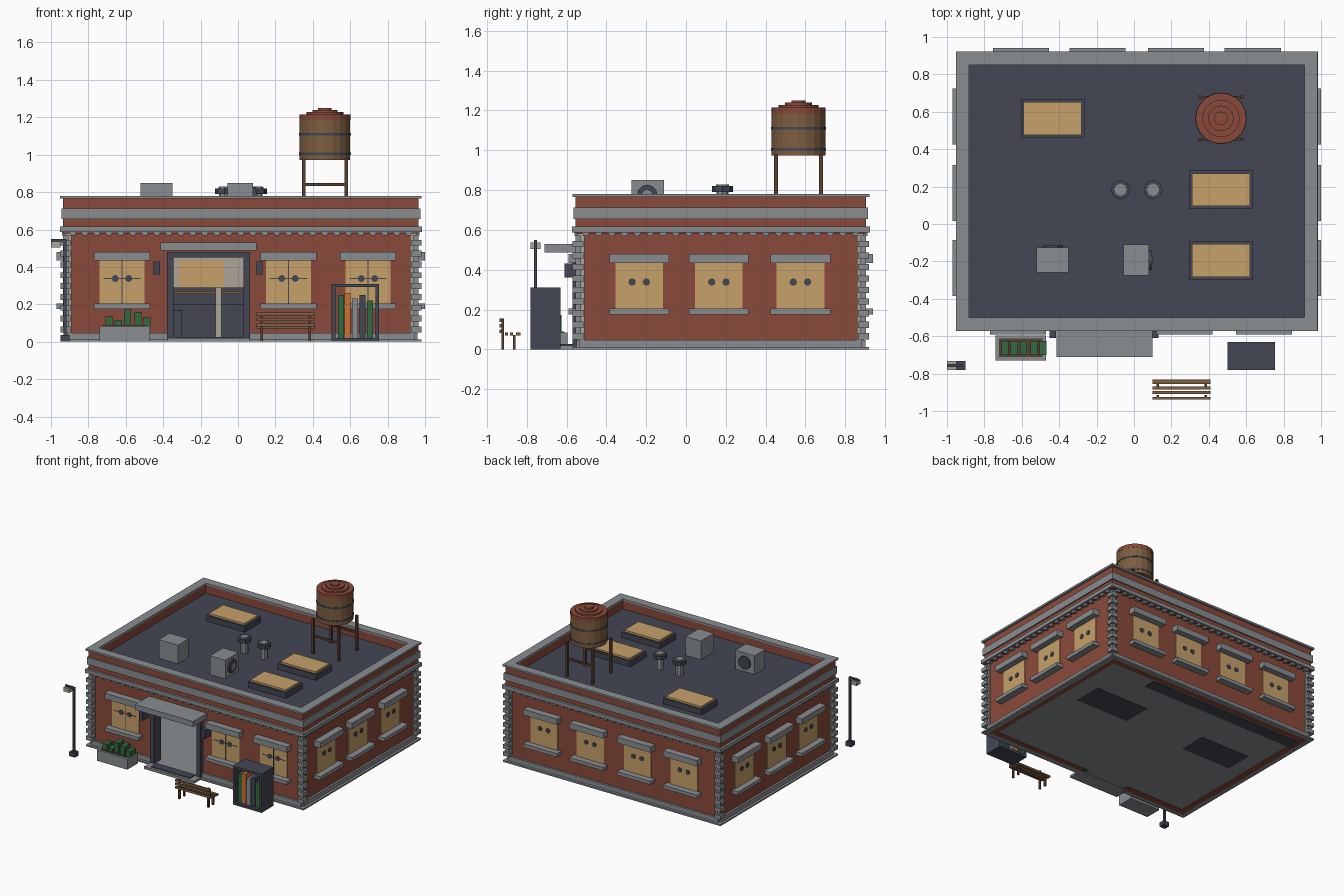
import bpy, bmesh
from math import pi
from mathutils import Matrix, Vector

if "Cube" in bpy.data.objects:
    bpy.data.objects.remove(bpy.data.objects["Cube"])


def material(name, rgb):
    m = bpy.data.materials.new(name)
    m.use_nodes = True
    lin = [(c / 255 / 12.92) if c < 11 else ((c / 255 + 0.055) / 1.055) ** 2.4 for c in rgb]
    m.diffuse_color = (*lin, 1)
    m.node_tree.nodes["Principled BSDF"].inputs["Base Color"].default_value = (*lin, 1)
    return m


brick = material("brick_red", (138, 74, 58))
stone = material("stone_grey", (137, 141, 145))
navy = material("dark_slate", (67, 71, 84))
glow = material("warm_glass", (198, 161, 106))
wood = material("wood", (126, 94, 64))
dark_wood = material("dark_wood", (88, 64, 46))
green = material("leaf_green", (50, 106, 64))
orange = material("orange", (204, 112, 50))
beige = material("beige", (172, 165, 152))


def finish(name, bm, mat):
    mesh = bpy.data.meshes.new(name)
    bm.to_mesh(mesh)
    bm.free()
    mesh.materials.append(mat)
    ob = bpy.data.objects.new(name, mesh)
    bpy.context.collection.objects.link(ob)
    return ob


def boxes(name, mat, bounds):
    """One object made of boxes, each given as x0, x1, y0, y1, z0, z1."""
    bm = bmesh.new()
    for x0, x1, y0, y1, z0, z1 in bounds:
        mid = Vector((x0 + x1, y0 + y1, z0 + z1)) / 2
        size = (abs(x1 - x0), abs(y1 - y0), z1 - z0)
        bmesh.ops.create_cube(bm, size=1, matrix=Matrix.LocRotScale(mid, None, size))
    return finish(name, bm, mat)


def discs(name, mat, items, axis="Z", sides=16):
    """Flat-sided drums, each given as centre, radius, height."""
    rot = {"X": Matrix.Rotation(pi / 2, 4, "Y"), "Y": Matrix.Rotation(pi / 2, 4, "X"), "Z": Matrix()}[axis]
    bm = bmesh.new()
    for centre, r, h in items:
        bmesh.ops.create_cone(bm, cap_ends=True, segments=sides, radius1=r, radius2=r, depth=h,
                              matrix=Matrix.Translation(centre) @ rot)
    return finish(name, bm, mat)


# Wall planes and helpers for placing parts on each side
XL, XR, YF, YB = -0.915, 0.945, -0.535, 0.885


def on_side(side, u0, u1, d0, d1, z0, z1):
    """Bounds along a wall (u) and outward from it (d)."""
    if side == "front":
        return (u0, u1, YF - d1, YF - d0, z0, z1)
    if side == "back":
        return (u0, u1, YB + d0, YB + d1, z0, z1)
    if side == "left":
        return (XR + d0, XR + d1, u0, u1, z0, z1)
    return (XL - d1, XL - d0, u0, u1, z0, z1)


def course(name, mat, out, inset, z0, z1):
    """A rectangular ring running around the whole building."""
    b = [on_side(s, XL - out, XR + out, -inset, out, z0, z1) for s in ("front", "back")]
    b += [on_side(s, YF + inset, YB - inset, -inset, out, z0, z1) for s in ("left", "right")]
    return boxes(name, mat, b)


# Walls, floor and roof; the front wall leaves a doorway
T, TOP = 0.05, 0.6
DOOR_L, DOOR_R, DOOR_TOP = -0.345, 0.03, 0.46
boxes("brick_walls", brick, [
    on_side("front", XL, DOOR_L, -T, 0, 0, TOP),
    on_side("front", DOOR_R, XR, -T, 0, 0, TOP),
    on_side("front", DOOR_L, DOOR_R, -T, 0, DOOR_TOP, TOP),
    on_side("back", XL, XR, -T, 0, 0, TOP),
    on_side("left", YF + T, YB - T, -T, 0, 0, TOP),
    on_side("right", YF + T, YB - T, -T, 0, 0, TOP)])
boxes("inner_lining", beige, [on_side("back", XL + T, XR - T, -T - 0.008, -T, 0.02, 0.66)])
boxes("floor", stone, [(XL, XR, YF, YB, 0.004, 0.02)])
boxes("roof_deck", navy, [(XL + 0.01, XR - 0.01, YF + 0.01, YB - 0.01, 0.66, 0.7)])

# Horizontal courses
course("parapet", brick, 0.02, 0.033, 0.58, 0.766)
course("parapet_cap", stone, 0.036, 0.034, 0.765, 0.78)
course("upper_band", stone, 0.03, 0.01, 0.655, 0.712)
course("cornice", stone, 0.038, 0.01, 0.587, 0.617)
course("footing", stone, 0.035, 0.01, 0, 0.012)
boxes("plinth", stone, [
    on_side("front", XL, -0.38, 0, 0.016, 0, 0.048), on_side("front", 0.065, XR, 0, 0.016, 0, 0.048),
    on_side("back", XL, XR, 0, 0.016, 0, 0.048),
    on_side("left", YF, YB, 0, 0.016, 0, 0.048), on_side("right", YF, YB, 0, 0.016, 0, 0.048)])

# Dentils under the cornice
teeth = []
for side, a, b in (("front", XL, XR), ("back", XL, XR), ("left", YF, YB), ("right", YF, YB)):
    n = round((b - a) / 0.065)
    for i in range(n):
        u = a + (i + 0.5) * (b - a) / n
        teeth.append(on_side(side, u - 0.014, u + 0.014, 0, 0.026, 0.568, 0.588))
boxes("dentils", stone, teeth)

# Corner quoins, alternating long and short
quoins, backing = [], []
for cx, sx in ((XL, -1), (XR, 1)):
    for cy, sy in ((YF, -1), (YB, 1)):
        def corner(out, back, z0, z1):
            return (cx - sx * back, cx + sx * out, cy - sy * back, cy + sy * out, z0, z1)
        backing.append(corner(0.01, 0.025, 0.045, 0.585))
        for i in range(9):
            z = 0.05 + i * 0.058
            quoins.append(corner(0.035, 0.02, z, z + 0.031))
            quoins.append(corner(0.02, 0.008, z + 0.031, z + 0.058))
boxes("corner_backing", beige, backing)
boxes("quoins", stone, quoins)

# Windows with lintel, sill and small round ornaments
WINDOWS = {"front": (-0.62, 0.27, 0.695), "back": (-0.605, -0.195, 0.225, 0.635),
           "left": (-0.235, 0.165, 0.575), "right": (-0.235, 0.165, 0.575)}
for side, centres in WINDOWS.items():
    glass, trim, bars, dots = [], [], [], []
    for c in centres:
        glass.append(on_side(side, c - 0.12, c + 0.12, -T - 0.012, 0.006, 0.2, 0.435))
        trim.append(on_side(side, c - 0.15, c + 0.15, 0, 0.055, 0.434, 0.48))
        trim.append(on_side(side, c - 0.15, c + 0.15, 0, 0.055, 0.176, 0.204))
        bars.append(on_side(side, c - 0.002, c + 0.002, 0, 0.009, 0.204, 0.434))
        bars.append(on_side(side, c - 0.1, c + 0.1, 0, 0.009, 0.336, 0.34))
        for off in (-0.036, 0.036):
            x0, x1, y0, y1, z0, z1 = on_side(side, c + off, c + off, 0.004, 0.012, 0.338, 0.338)
            dots.append((((x0 + x1) / 2, (y0 + y1) / 2, z0), 0.019, 0.008))
    boxes(side + "_window_glass", glow, glass)
    boxes(side + "_lintels_and_sills", stone, trim)
    if side == "front":
        boxes("front_window_bars", navy, bars)
    discs(side + "_window_ornaments", navy, dots, "Y" if side in ("front", "back") else "X", 8)

# Entrance
boxes("door_frame", navy, [
    on_side("front", -0.38, DOOR_L, -T, 0.035, 0, 0.48),
    on_side("front", DOOR_R, 0.065, -T, 0.035, 0, 0.48),
    on_side("front", DOOR_L, DOOR_R, -T, 0.035, 0.45, 0.48)])
boxes("door_canopy", stone, [(-0.415, 0.1, -0.71, YF, 0.487, 0.53)])
boxes("door_step", stone, [(-0.38, 0.065, -0.65, YF, 0, 0.02)])
boxes("step_mat", navy, [(-0.33, 0.015, -0.63, -0.56, 0.02, 0.026)])
boxes("wall_lanterns", navy, [on_side("front", c - 0.017, c + 0.017, 0, 0.075, 0.36, 0.43) for c in (-0.435, 0.115)])

# Interior furniture
boxes("counters", navy, [(0.28, 0.75, 0.25, 0.48, 0, 0.17), (-0.74, -0.3, 0.2, 0.42, 0, 0.17),
                         (-0.9, 0.5, 0.72, 0.82, 0, 0.2)])
boxes("counter_drawers", navy, [(x, x + 0.14, 0.712, 0.72, 0.05, 0.11) for x in (-0.4, -0.23, -0.06)])
boxes("inner_shelf", wood, [(-0.6, 0.5, 0.74, 0.83, 0.255, 0.272)])
boxes("shelf_back", navy, [(-0.6, 0.5, 0.81, 0.825, 0.2, 0.29)])
boxes("inner_post", beige, [(-0.12, -0.088, 0.6, 0.63, 0.02, 0.29)])

# Skylights
lights = [(-0.435, 0.565), (0.465, 0.183), (0.465, -0.195)]
boxes("skylight_frames", navy, [(x - 0.17, x + 0.17, y - 0.102, y + 0.102, 0.69, 0.745) for x, y in lights])
boxes("skylight_glass", glow, [(x - 0.155, x + 0.155, y - 0.088, y + 0.088, 0.74, 0.76) for x, y in lights])

# Cooling units and vents
boxes("cooling_units", stone, [(-0.52, -0.35, -0.26, -0.125, 0.69, 0.85), (-0.055, 0.08, -0.275, -0.11, 0.69, 0.85)])
discs("rear_fan", navy, [((-0.435, -0.12, 0.775), 0.052, 0.016)], "Y", 12)
discs("side_fan", navy, [((0.085, -0.195, 0.775), 0.052, 0.016)], "X", 12)
discs("fan_hubs", stone, [((0.094, -0.195, 0.775), 0.025, 0.008)], "X", 12)
vents = [(-0.072, 0.183), (0.102, 0.183)]
discs("vent_pipes", stone, [((x, y, 0.76), 0.03, 0.138) for x, y in vents], sides=8)
discs("vent_caps", navy, [((x, y, 0.805), 0.052, 0.03) for x, y in vents], sides=8)
discs("vent_tops", stone, [((x, y, 0.822), 0.033, 0.01) for x, y in vents], sides=8)

# Water tank on legs
tx, ty, leg = 0.465, 0.565, 0.113
boxes("tank_legs", dark_wood, [(tx + sx * leg - 0.009, tx + sx * leg + 0.009, ty + sy * leg - 0.009,
                                ty + sy * leg + 0.009, 0.69, 0.98) for sx in (-1, 1) for sy in (-1, 1)])
boxes("tank_braces", dark_wood, [(tx - leg, tx + leg, ty + s * leg - 0.006, ty + s * leg + 0.006, 0.834, 0.85)
                                 for s in (-1, 1)])
discs("tank_barrel", wood, [((tx, ty, 1.09), 0.135, 0.235)], sides=20)
discs("tank_hoops", navy, [((tx, ty, z), 0.138, 0.012) for z in (1.005, 1.11)], sides=20)
discs("tank_roof", brick, [((tx, ty, 1.2 + i * 0.006), r, 0.03 + i * 0.012)
                           for i, r in enumerate((0.136, 0.1, 0.068, 0.036))], sides=20)

# Planter
boxes("planter", stone, [(-0.74, -0.47, -0.73, -0.595, 0, 0.085)])
boxes("planter_soil", dark_wood, [(-0.722, -0.488, -0.712, -0.613, 0.08, 0.09)])
boxes("planter_shrubs", green, [(x - 0.019, x + 0.019, -0.7, -0.625, 0.085, z) for x, z in
                                zip((-0.69, -0.64, -0.59, -0.535, -0.487), (0.135, 0.115, 0.172, 0.158, 0.132))])

# Street lamp
boxes("lamp_post", navy, [(-0.95, -0.9, -0.78, -0.732, 0, 0.035), (-0.934, -0.918, -0.764, -0.748, 0, 0.55),
                          (-1, -0.918, -0.764, -0.748, 0.536, 0.55)])
boxes("lamp_head", beige, [(-1, -0.95, -0.78, -0.732, 0.505, 0.537)])

# Bench facing the building
boxes("bench_slats", wood, [(0.1, 0.41, y, y + 0.016, 0.07, 0.084) for y in (-0.91, -0.885, -0.855)] +
      [(0.1, 0.41, -0.848, -0.832, 0.07, 0.084)] +
      [(0.1, 0.41, -0.938, -0.926, z, z + 0.018) for z in (0.082, 0.11, 0.138)])
boxes("bench_legs", dark_wood, [(x, x + 0.014, y, y + 0.014, 0, z) for x in (0.12, 0.376)
                                for y, z in ((-0.928, 0.155), (-0.87, 0.072))])

# Open book cabinet
boxes("book_cabinet", navy, [(0.5, 0.52, -0.78, -0.63, 0, 0.31), (0.735, 0.755, -0.78, -0.63, 0, 0.31),
                             (0.5, 0.755, -0.78, -0.63, 0.292, 0.31), (0.5, 0.755, -0.78, -0.63, 0, 0.02)])
books = [(green, 0.55, 0.25), (orange, 0.585, 0.26), (stone, 0.625, 0.23), (navy, 0.665, 0.25), (green, 0.705, 0.22)]
for i, (mat, x, z) in enumerate(books):
    boxes("book_%d" % i, mat, [(x - 0.016, x + 0.016, -0.76, -0.65, 0.02, z)])
